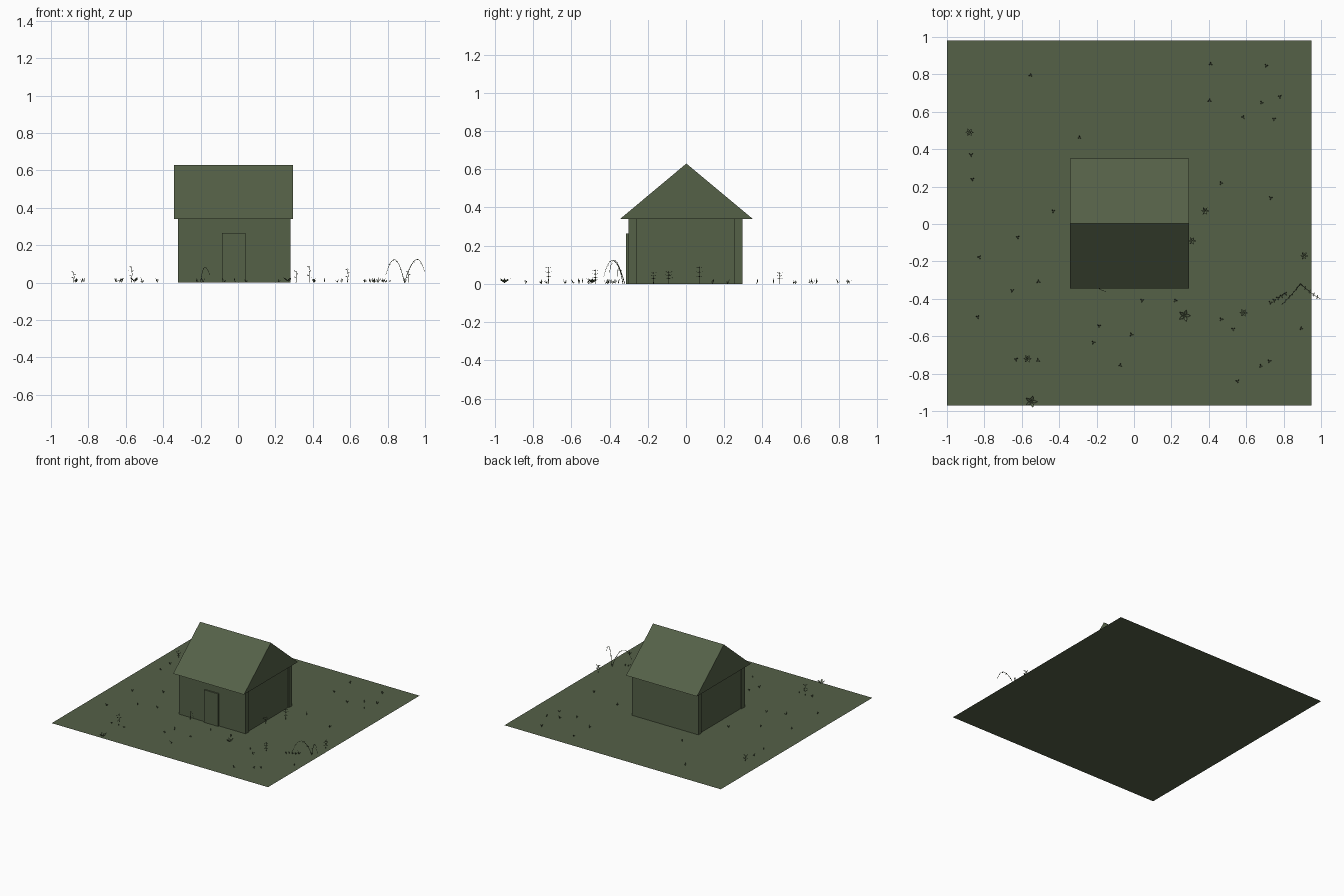
import bpy, math, random
from mathutils import Vector

random.seed(4)
cube = bpy.data.objects.get("Cube")
if cube:
    bpy.data.objects.remove(cube)

olive = bpy.data.materials.new("dull olive")
olive.use_nodes = True
colour = (0.09, 0.119, 0.064, 1)
olive.diffuse_color = colour
olive.node_tree.nodes["Principled BSDF"].inputs["Base Color"].default_value = colour


def add_mesh(name, verts, faces):
    mesh = bpy.data.meshes.new(name)
    mesh.from_pydata(verts, [], faces)
    mesh.materials.append(olive)
    obj = bpy.data.objects.new(name, mesh)
    bpy.context.collection.objects.link(obj)
    return obj


def box(name, x, y, z):
    verts = [(a, b, c) for a in x for b in y for c in z]
    faces = [(0, 1, 3, 2), (4, 6, 7, 5), (0, 4, 5, 1),
             (2, 3, 7, 6), (0, 2, 6, 4), (1, 5, 7, 3)]
    return add_mesh(name, verts, faces)


def stems(name, paths, radius):
    """Thin tapering stems drawn as one curve object."""
    curve = bpy.data.curves.new(name, "CURVE")
    curve.dimensions = "3D"
    curve.bevel_depth = radius
    curve.bevel_resolution = 0
    for path in paths:
        spline = curve.splines.new("POLY")
        spline.points.add(len(path) - 1)
        for i, p in enumerate(path):
            spline.points[i].co = (*p, 1)
            spline.points[i].radius = 1 - 0.5 * i / len(path)
    curve.materials.append(olive)
    obj = bpy.data.objects.new(name, curve)
    bpy.context.collection.objects.link(obj)


def arch(base, peak, tip, steps=10):
    """Parabola through three points."""
    a, b, c = Vector(base), Vector(peak), Vector(tip)
    pts = []
    for i in range(steps + 1):
        t = i / steps
        pts.append(a * (1 - t) * (1 - 2 * t) + b * 4 * t * (1 - t) + c * t * (2 * t - 1))
    return pts


def leaf(verts, faces, root, angle, length, lift):
    """Diamond-shaped leaf starting at root."""
    out = Vector((math.cos(angle), math.sin(angle), lift)) * length
    side = Vector((-math.sin(angle), math.cos(angle), 0)) * length * 0.25
    n = len(verts)
    root = Vector(root)
    verts += [root, root + out * 0.5 + side, root + out, root + out * 0.5 - side]
    faces.append((n, n + 1, n + 2, n + 3))


# Ground
add_mesh("ground", [(-1, -0.97, 0), (0.95, -0.97, 0), (0.95, 0.98, 0), (-1, 0.98, 0)],
         [(0, 1, 2, 3)])

# House walls, with the front and back slabs standing proud of the sides
box("side_walls", (-0.312, 0.272), (-0.26, 0.255), (0, 0.34))
box("front_wall", (-0.32, 0.28), (-0.302, -0.26), (0, 0.34))
box("back_wall", (-0.32, 0.28), (0.255, 0.297), (0, 0.34))
box("door", (-0.085, 0.04), (-0.313, -0.302), (0, 0.265))

# Gabled roof
profile = [(-0.345, 0.34), (0.35, 0.34), (0.002, 0.63)]
add_mesh("roof", [(x, y, z) for x in (-0.343, 0.295) for y, z in profile],
         [(0, 2, 1), (3, 4, 5), (0, 1, 4, 3), (1, 2, 5, 4), (2, 0, 3, 5)])

# Upright sprigs: a stem carrying rings of small leaves
sprigs = [(-0.88, 0.49, 0.06), (-0.57, -0.72, 0.09), (0.38, 0.07, 0.09),
          (0.31, -0.09, 0.065), (0.91, -0.17, 0.06), (0.585, -0.475, 0.075)]
verts, faces, paths = [], [], []
for x, y, h in sprigs:
    paths.append([(x, y, 0), (x + 0.004, y, h * 0.5), (x, y, h)])
    for level in range(3):
        for k in range(3):
            leaf(verts, faces, (x, y, h * (0.4 + 0.25 * level)),
                 k * 2.1 + level, 0.022, 0.3)
add_mesh("sprig_leaves", verts, faces)
stems("sprig_stems", paths, 0.0015)

# Low curled plants
verts, faces = [], []
for x, y in [(-0.55, -0.95), (0.27, -0.49)]:
    for k in range(5):
        leaf(verts, faces, (x, y, 0.005), k * 1.26, 0.034, 0.7)
add_mesh("low_plants", verts, faces)

# Arching fronds
base = (0.89, -0.32, 0)
fronds = [arch(base, (0.84, -0.38, 0.122), (0.79, -0.43, 0.04)),
          arch(base, (0.95, -0.37, 0.122), (0.997, -0.4, 0.06)),
          arch((-0.2, -0.33, 0), (-0.18, -0.35, 0.08), (-0.15, -0.36, 0.04))]
stems("fronds", fronds, 0.002)
verts, faces = [], []
for path in fronds[:2]:
    for p in path[2:-1:2]:
        for angle in (1.2, 4.4):
            leaf(verts, faces, p, angle, 0.013, -0.3)
add_mesh("frond_leaves", verts, faces)

# Grass tufts scattered around the house
spots = [(0.73 + 0.02 * i, -0.42 + 0.012 * i) for i in range(5)]
while len(spots) < 38:
    x, y = random.uniform(-0.95, 0.9), random.uniform(-0.92, 0.93)
    if abs(x + 0.02) > 0.36 or abs(y) > 0.38:
        spots.append((x, y))
verts, faces = [], []
for x, y in spots:
    for k in range(3):
        leaf(verts, faces, (x, y, 0), k * 2.1 + x * 9, 0.012, random.uniform(1, 2.5))
add_mesh("grass_tufts", verts, faces)
